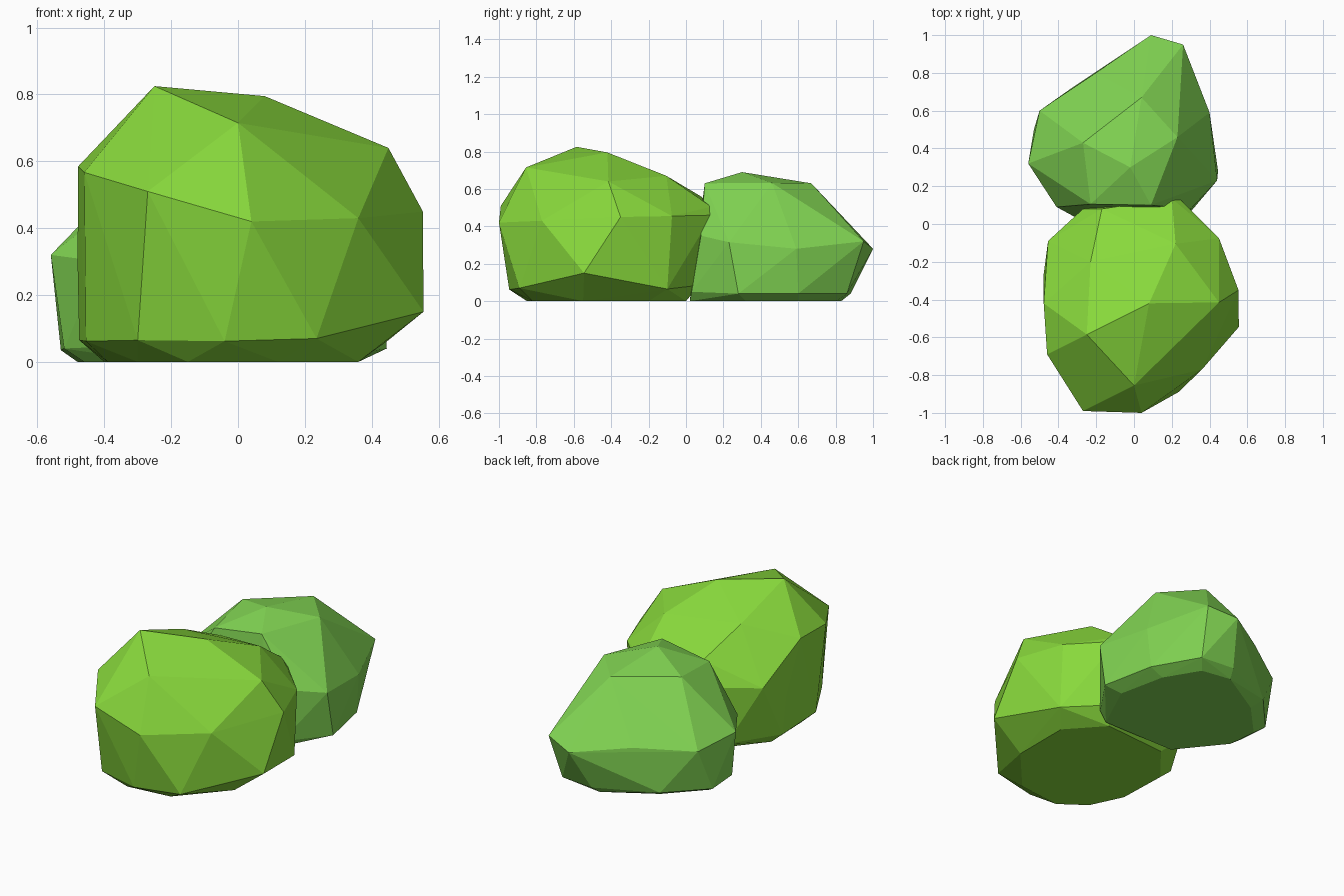
import bpy, bmesh

# Corner points of each clipped, faceted bush
FRONT = [
    # crown
    (-.25, -.585, .825), (.08, -.42, .795), (0, -.855, .715), (.45, -.415, .64),
    (.22, -.105, .67), (-.23, -.2, .69), (-.17, .08, .56),
    # middle
    (.04, -1, .42), (-.27, -.99, .51), (-.46, -.69, .567), (-.478, -.42, .585),
    (-.48, -.28, .3), (-.455, -.09, .4), (-.27, .08, .42), (.2, .135, .505),
    (.235, .14, .46), (.45, -.075, .455), (.553, -.35, .45), (.36, -.77, .43),
    (.555, -.545, .15),
    # lower ring
    (.235, -.89, .07), (-.04, -.945, .062), (-.3, -.88, .065), (-.455, -.6, .062),
    (-.475, -.25, .065), (-.3, .04, .07), (.23, .07, .085), (.45, -.1, .065),
]
FRONT_BASE = [(-.15, -.85), (.12, -.82), (.36, -.55), (.36, -.2), (.18, .0),
              (-.22, -.03), (-.4, -.25), (-.39, -.55), (-.3, -.74)]

BACK = [
    # crown
    (-.02, .3, .69), (.09, .1, .63), (.23, .46, .632), (.04, .67, .63),
    (-.27, .43, .62), (-.23, .105, .58),
    # middle
    (.09, 1, .28), (.26, .95, .32), (.4, .59, .28), (.44, .23, .315),
    (.3, .08, .35), (-.41, .09, .3), (-.56, .32, .32), (-.5, .6, .29), (-.2, .8, .31),
    # lower ring
    (.445, .28, .04), (.38, .6, .04), (.23, .86, .04), (.02, .88, .04), (-.33, .72, .04),
    (-.53, .5, .035), (-.52, .3, .04), (-.3, .03, .05), (.27, .03, .05),
]
BACK_BASE = [(.36, .32), (.3, .6), (.18, .8), (.0, .83), (-.29, .66),
             (-.48, .46), (-.46, .28), (-.25, .02), (.22, .02)]


def bush(name, points, base, colour):
    """Wrap the corner points and flat base in a flat-shaded hull."""
    bm = bmesh.new()
    for p in points + [(x, y, 0) for x, y in base]:
        bm.verts.new(p)
    bmesh.ops.convex_hull(bm, input=bm.verts)
    bmesh.ops.delete(bm, geom=[v for v in bm.verts if not v.link_faces], context='VERTS')
    bmesh.ops.recalc_face_normals(bm, faces=bm.faces)
    mesh = bpy.data.meshes.new(name)
    bm.to_mesh(mesh)
    bm.free()
    mat = bpy.data.materials.new(name + "_leaves")
    mat.diffuse_color = colour
    mesh.materials.append(mat)
    obj = bpy.data.objects.new(name, mesh)
    bpy.context.collection.objects.link(obj)


bush("front_bush", FRONT, FRONT_BASE, (.25, .70, .045, 1))
bush("back_bush", BACK, BACK_BASE, (.22, .66, .085, 1))
